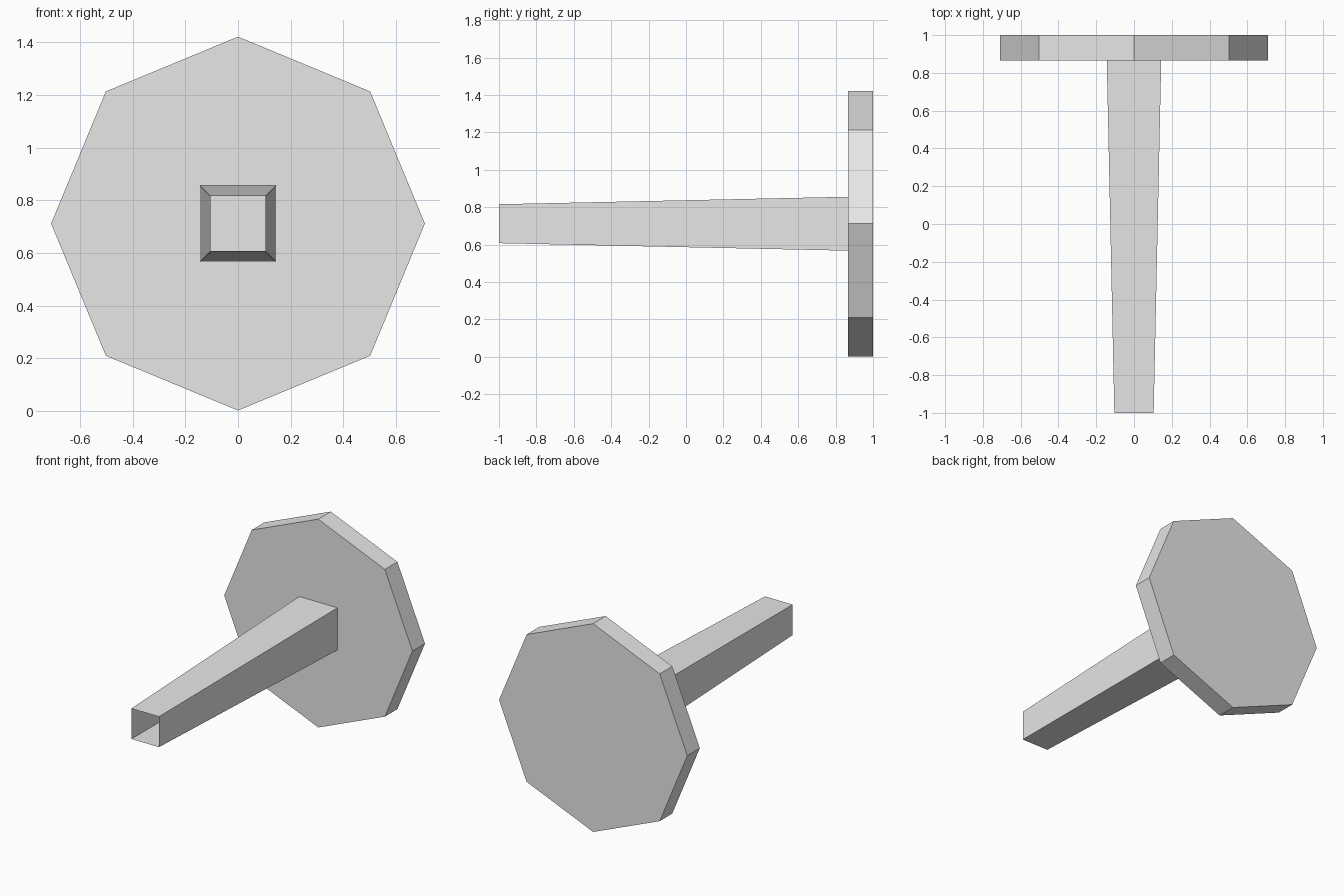
import bpy
import bmesh
from math import radians, sqrt
from mathutils import Matrix

cube = bpy.data.objects.get("Cube")
if cube:
    bpy.data.objects.remove(cube, do_unlink=True)

CENTRE_Z = 0.712
PLATE_FRONT = 0.865


def make_material(name, value):
    mat = bpy.data.materials.new(name)
    mat.use_nodes = True
    colour = (value, value, value, 1.0)
    mat.diffuse_color = colour
    mat.node_tree.nodes["Principled BSDF"].inputs["Base Color"].default_value = colour
    return mat


def make_prism(name, sides, back_radius, front_radius, y_back, y_front, mat, turn=0, caps=True):
    """Flat-sided prism along y, tapering from back to front."""
    depth = y_back - y_front
    place = (Matrix.Translation((0, (y_back + y_front) / 2, CENTRE_Z))
             @ Matrix.Rotation(radians(90), 4, 'X')
             @ Matrix.Rotation(radians(turn), 4, 'Z'))
    bm = bmesh.new()
    bmesh.ops.create_cone(bm, cap_ends=caps, segments=sides, radius1=back_radius,
                          radius2=front_radius, depth=depth, matrix=place)
    mesh = bpy.data.meshes.new(name)
    bm.to_mesh(mesh)
    bm.free()
    mesh.materials.append(mat)
    obj = bpy.data.objects.new(name, mesh)
    bpy.context.collection.objects.link(obj)
    return obj


grey = make_material("light grey", 0.8)
white = make_material("white", 1.0)

# Octagonal end plate
make_prism("end_plate", 8, 0.71, 0.71, 1.0, PLATE_FRONT, grey)

# Hollow tapered square shaft, open at the front
make_prism("square_shaft", 4, 0.144 * sqrt(2), 0.104 * sqrt(2),
           PLATE_FRONT, -1.0, grey, turn=45, caps=False)

# Pale panel at the bottom of the hollow shaft
make_prism("inner_panel", 4, 0.143 * sqrt(2), 0.143 * sqrt(2),
           PLATE_FRONT, PLATE_FRONT - 0.004, white, turn=45)
